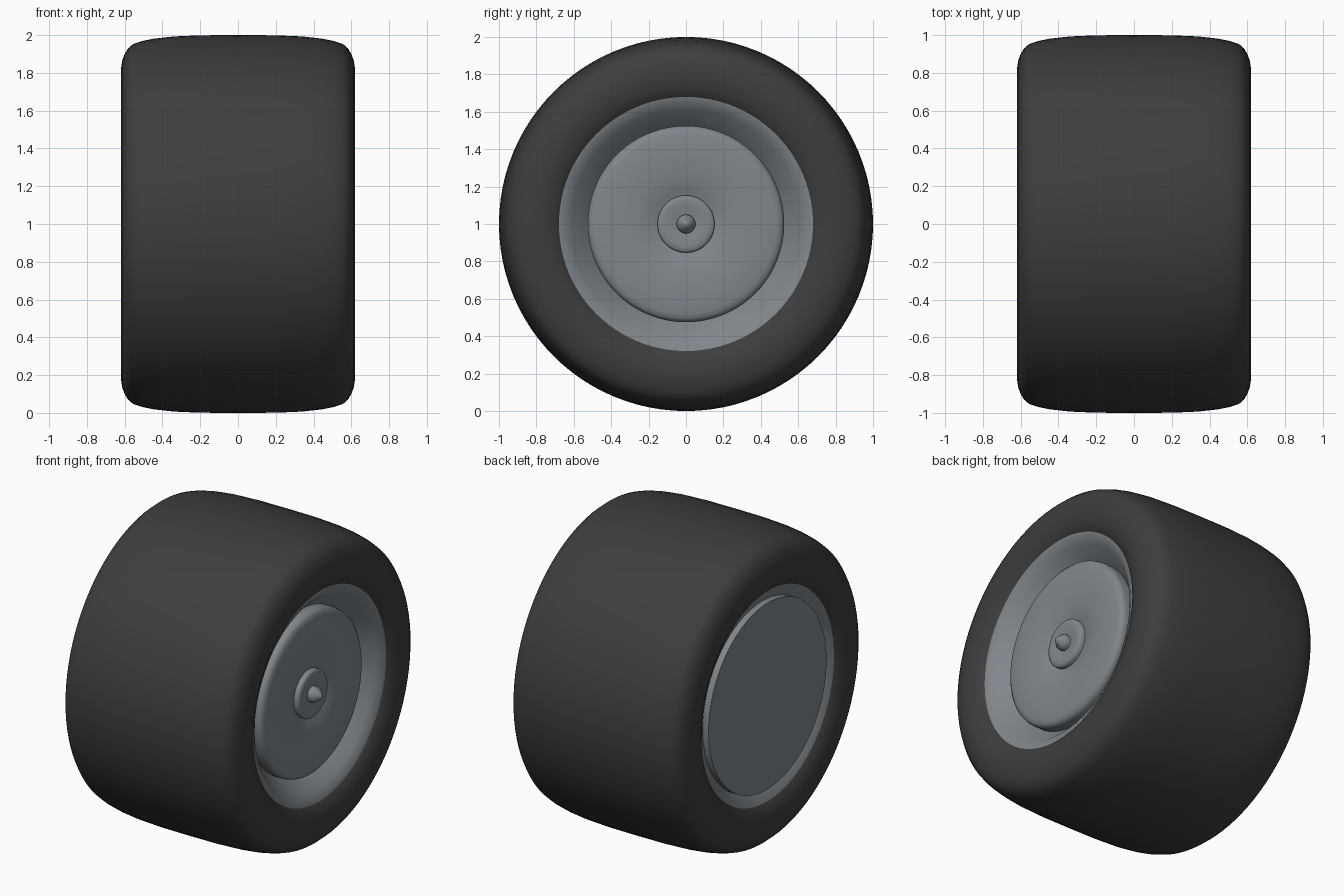
import bpy, bmesh, math

if "Cube" in bpy.data.objects:
    bpy.data.objects.remove(bpy.data.objects["Cube"])

SEG = 96
CZ = 1.0  # axle height


def material(name, rgb):
    m = bpy.data.materials.new(name)
    m.diffuse_color = (*rgb, 1)
    m.use_nodes = True
    m.node_tree.nodes["Principled BSDF"].inputs["Base Color"].default_value = m.diffuse_color
    return m


def lathe(name, profile, mat, closed=False, angle=30):
    """Spin (x, radius) points around the axle, which runs along x."""
    bm = bmesh.new()
    rings = []
    for x, r in profile:
        if r == 0:
            rings.append([bm.verts.new((x, 0, CZ))] * SEG)
        else:
            rings.append([bm.verts.new((x, r * math.cos(2 * math.pi * i / SEG),
                                        CZ + r * math.sin(2 * math.pi * i / SEG)))
                          for i in range(SEG)])
    pairs = list(zip(rings, rings[1:]))
    if closed:
        pairs.append((rings[-1], rings[0]))
    for a, b in pairs:
        for i in range(SEG):
            j = (i + 1) % SEG
            bm.faces.new(list(dict.fromkeys((a[i], a[j], b[j], b[i]))))
    bmesh.ops.recalc_face_normals(bm, faces=bm.faces)
    me = bpy.data.meshes.new(name)
    bm.to_mesh(me)
    bm.free()
    me.materials.append(mat)
    ob = bpy.data.objects.new(name, me)
    bpy.context.collection.objects.link(ob)
    bpy.ops.object.select_all(action='DESELECT')
    ob.select_set(True)
    bpy.context.view_layer.objects.active = ob
    bpy.ops.object.shade_smooth_by_angle(angle=math.radians(angle))
    return ob


rubber = material("dark rubber", (0.047, 0.047, 0.047))
metal = material("grey metal", (0.215, 0.24, 0.26))

# Tyre: half profile from bead to tread centre, then mirrored
half = [(0.50, 0.665), (0.575, 0.67), (0.592, 0.69), (0.61, 0.73), (0.62, 0.78),
        (0.62, 0.82), (0.613, 0.865), (0.60, 0.90), (0.582, 0.93), (0.555, 0.953),
        (0.51, 0.968), (0.44, 0.982), (0.34, 0.993), (0.20, 0.999)]
tyre = half + [(0, 1.0)] + [(-x, r) for x, r in reversed(half)]
lathe("tyre", tyre, rubber, closed=True, angle=40)

# Rim barrel: outer lip and tapered well on the right, shallow lip on the left
lathe("rim", [(-0.54, 0), (-0.54, 0.60), (-0.55, 0.615), (-0.575, 0.66), (-0.583, 0.68),
              (-0.56, 0.684), (-0.50, 0.67), (0.50, 0.67), (0.56, 0.684), (0.583, 0.68),
              (0.578, 0.66), (0.55, 0.615), (0.45, 0.525), (0.45, 0)], metal, angle=25)

# Flat plate closing the inner side
lathe("back_plate", [(-0.52, 0), (-0.52, 0.602), (-0.583, 0.602), (-0.583, 0)], metal)

# Dished outer disc
lathe("wheel_disc", [(0.44, 0), (0.44, 0.525), (0.50, 0.525), (0.518, 0.52), (0.53, 0.505),
                     (0.536, 0.48), (0.54, 0.42), (0.54, 0.35), (0.536, 0.28), (0.527, 0.22),
                     (0.512, 0.17), (0.505, 0.15), (0.505, 0)], metal, angle=40)

# Hub cap and axle nut
lathe("hub_cap", [(0.49, 0), (0.49, 0.153), (0.53, 0.153), (0.538, 0.145), (0.54, 0.12),
                  (0.536, 0.08), (0.53, 0.05), (0.53, 0)], metal, angle=50)
lathe("axle_nut", [(0.51, 0), (0.51, 0.05), (0.55, 0.05), (0.565, 0.045), (0.59, 0.022),
                   (0.60, 0.01), (0.602, 0)], metal, angle=50)
